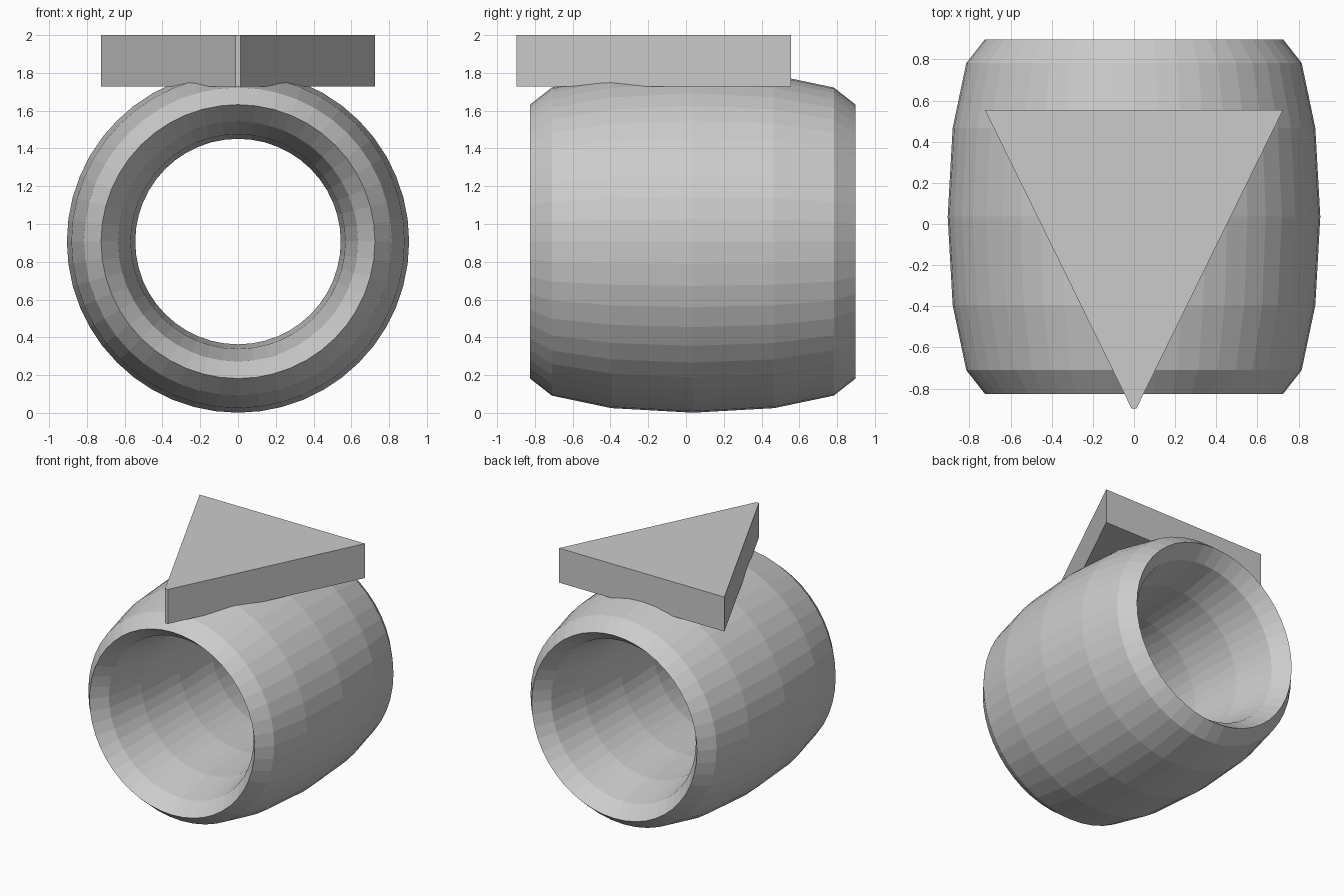
import bpy, bmesh
from math import sin, cos, tau

if "Cube" in bpy.data.objects:
    bpy.data.objects.remove(bpy.data.objects["Cube"])


def make_object(name, bm):
    bmesh.ops.recalc_face_normals(bm, faces=bm.faces)
    mesh = bpy.data.meshes.new(name)
    bm.to_mesh(mesh)
    bm.free()
    obj = bpy.data.objects.new(name, mesh)
    bpy.context.collection.objects.link(obj)
    return obj


# Ring band: torus around the y axis, stretched along y (48 x 12 flat facets)
MAJOR, MINOR = 48, 12
bm = bmesh.new()
rings = []
for i in range(MAJOR):
    a = tau * i / MAJOR
    ring = []
    for j in range(MINOR):
        b = tau * j / MINOR
        r = 0.725 + 0.181 * cos(b)
        ring.append(bm.verts.new((r * cos(a), 0.036 + 0.862 * sin(b), 0.907 + r * sin(a))))
    rings.append(ring)
for i in range(MAJOR):
    p, q = rings[i], rings[(i + 1) % MAJOR]
    for j in range(MINOR):
        k = (j + 1) % MINOR
        bm.faces.new((p[j], p[k], q[k], q[j]))
make_object("ring_band", bm)

# Triangular plate on top, with a slightly blunted front tip
bm = bmesh.new()
outline = [(-0.725, 0.555), (-0.012, -0.897), (0.012, -0.897), (0.725, 0.555)]
base = bm.faces.new([bm.verts.new((x, y, 1.727)) for x, y in outline])
extruded = bmesh.ops.extrude_face_region(bm, geom=[base], use_keep_orig=True)
top = [g for g in extruded["geom"] if isinstance(g, bmesh.types.BMVert)]
bmesh.ops.translate(bm, verts=top, vec=(0, 0, 0.273))
make_object("triangle_plate", bm)
